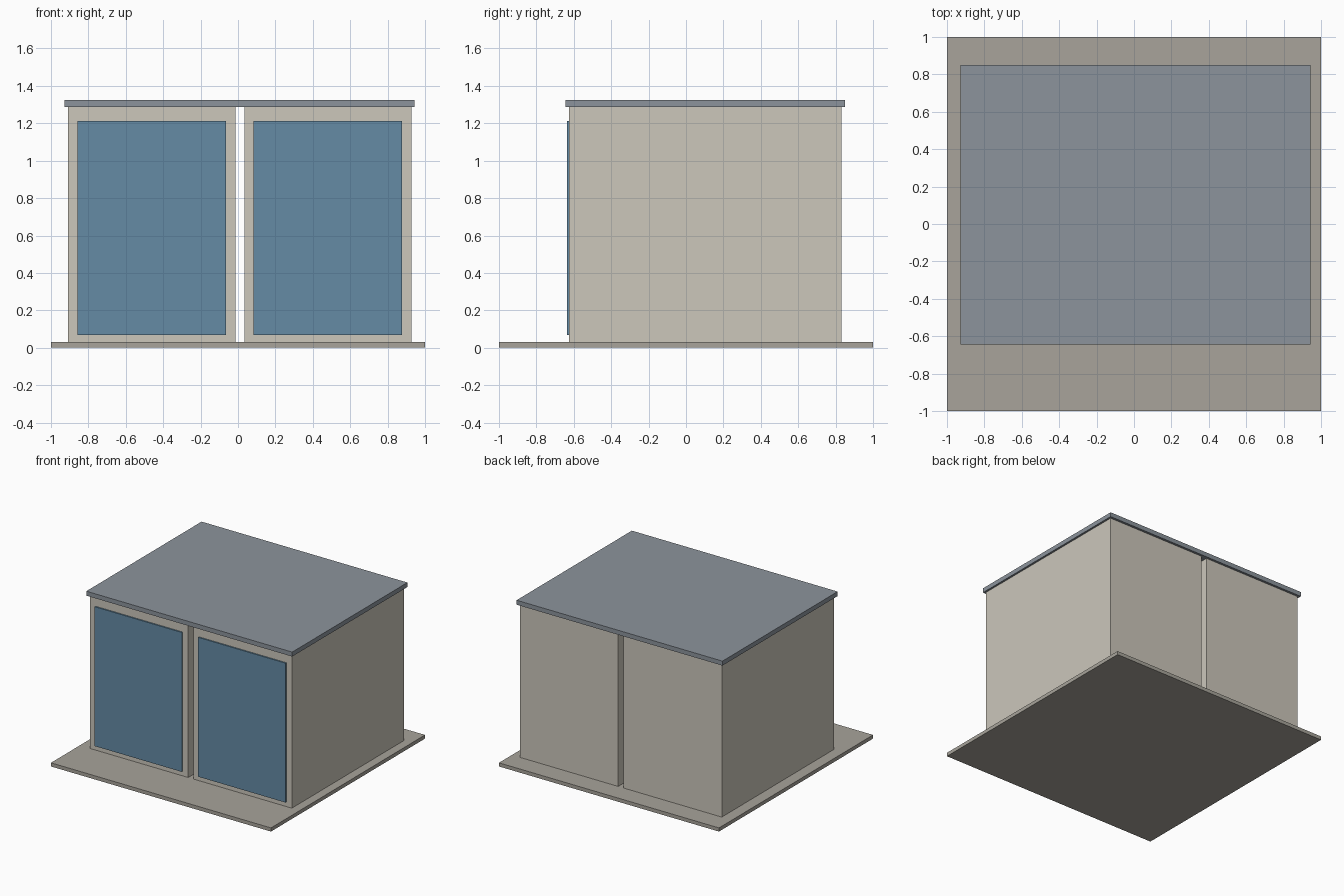
import bpy

if "Cube" in bpy.data.objects:
    bpy.data.objects.remove(bpy.data.objects["Cube"])


def material(name, rgb):
    """Flat colour given as 0-255 sRGB, stored as linear."""
    lin = [((c / 255 + 0.055) / 1.055) ** 2.4 for c in rgb]
    m = bpy.data.materials.new(name)
    m.diffuse_color = (*lin, 1)
    m.use_nodes = True
    m.node_tree.nodes["Principled BSDF"].inputs["Base Color"].default_value = m.diffuse_color
    return m


def box(name, x, y, z, mat):
    """Axis-aligned box from (min, max) ranges."""
    bpy.ops.mesh.primitive_cube_add(size=1, location=[sum(r) / 2 for r in (x, y, z)])
    ob = bpy.context.object
    ob.name = name
    ob.scale = [r[1] - r[0] for r in (x, y, z)]
    bpy.ops.object.transform_apply(location=False, rotation=False, scale=True)
    ob.data.materials.append(mat)
    return ob


wall = material("warm_beige", (204, 199, 187))
door = material("steel_blue", (101, 139, 165))
roof = material("slate_grey", (140, 148, 156))
slab = material("concrete", (168, 164, 155))

# Ground slab and flat roof
box("base_slab", (-1, 1), (-1, 1), (0, 0.03), slab)
box("roof_slab", (-0.927, 0.944), (-0.645, 0.851), (1.287, 1.324), roof)

# Two units with an open gap between, each with a door panel on the front
for side, x0 in (("left", -0.908), ("right", 0.034)):
    x1 = x0 + 0.894
    box(side + "_unit", (x0, x1), (-0.626, 0.832), (0.03, 1.287), wall)
    box(side + "_door", (x0 + 0.05, x1 - 0.05), (-0.637, -0.626), (0.067, 1.212), door)
